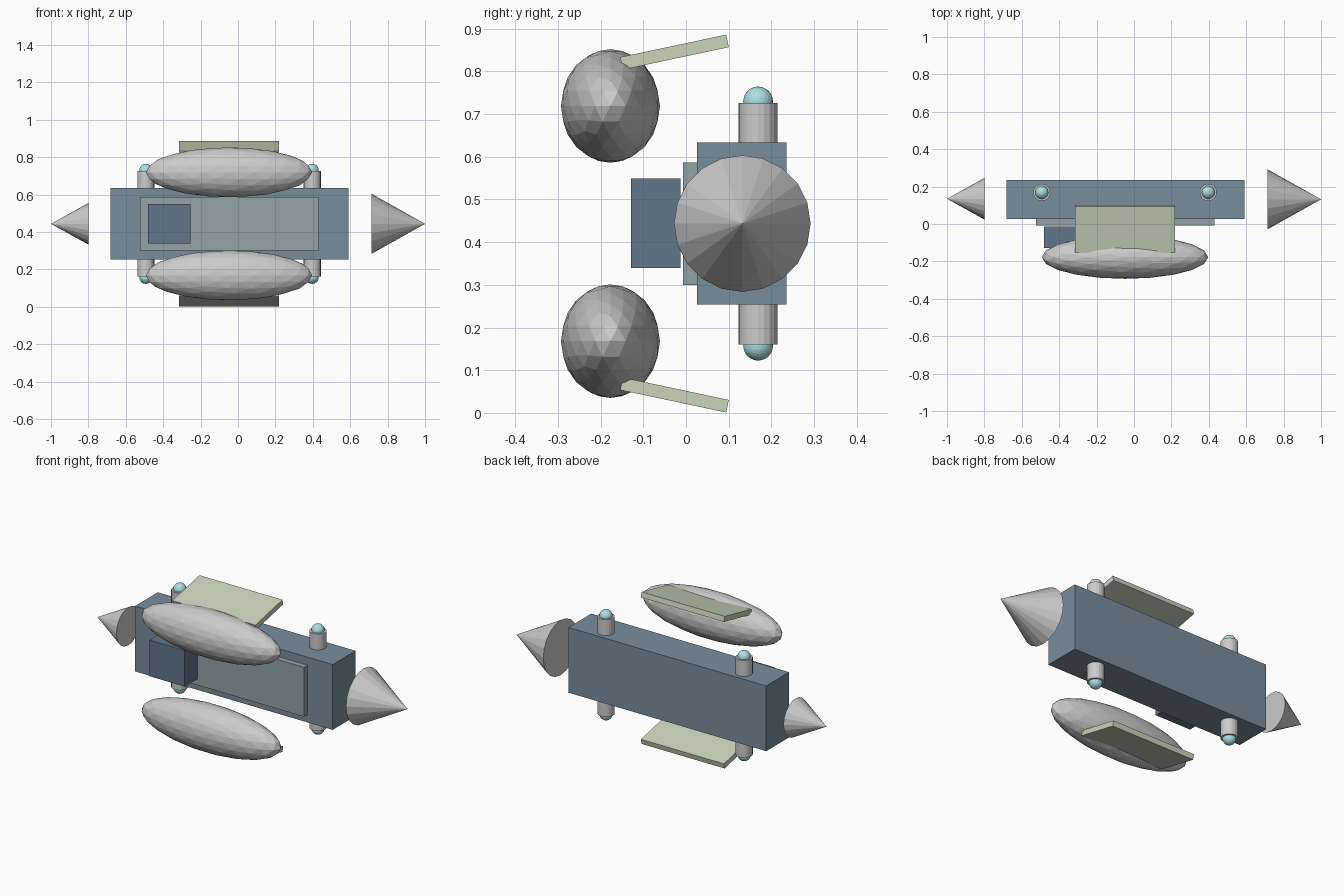
import bpy
from math import radians
from mathutils import Matrix

if "Cube" in bpy.data.objects:
    bpy.data.objects.remove(bpy.data.objects["Cube"])

MID = 0.4435  # height of the horizontal symmetry plane


def colour(name, rgb):
    m = bpy.data.materials.new(name)
    m.diffuse_color = (*rgb, 1)
    m.use_nodes = True
    m.node_tree.nodes["Principled BSDF"].inputs["Base Color"].default_value = m.diffuse_color
    return m


BLUE = colour("hull_blue", (0.19, 0.27, 0.34))
PANEL = colour("panel_grey_green", (0.29, 0.37, 0.39))
NAVY = colour("dark_blue", (0.12, 0.18, 0.26))
GREEN = colour("pale_green", (0.58, 0.66, 0.49))
CYAN = colour("pale_cyan", (0.42, 0.74, 0.78))


def finish(name, mat=None):
    o = bpy.context.object
    o.name = name
    if mat:
        o.data.materials.append(mat)
    return o


def box(name, lo, hi, mat):
    bpy.ops.mesh.primitive_cube_add(size=1)
    o = finish(name, mat)
    centre = [(a + b) / 2 for a, b in zip(lo, hi)]
    size = [b - a for a, b in zip(lo, hi)]
    o.data.transform(Matrix.Translation(centre) @ Matrix.Diagonal((*size, 1)))
    return o


# Main hull, front panel and the block floating before it
box("hull", (-0.682, 0.026, 0.254), (0.592, 0.236, 0.634), BLUE)
box("front_panel", (-0.524, -0.007, 0.300), (0.430, 0.03, 0.587), PANEL)
box("front_block", (-0.481, -0.129, 0.339), (-0.253, -0.013, 0.549), NAVY)

# End cones pointing outward, separate from the hull
for name, base, tip, r, y, turn in (("right_cone", 0.715, 1.0, 0.16, 0.132, 90),
                                    ("left_cone", -0.80, -1.0, 0.111, 0.135, -90)):
    bpy.ops.mesh.primitive_cone_add(vertices=20, radius1=r, radius2=0, depth=abs(tip - base),
                                    location=((base + tip) / 2, y, MID),
                                    rotation=(0, radians(turn), 0))
    finish(name)

# Parts repeated above and below the middle plane
for side, s in (("upper", 1), ("lower", -1)):
    # Long pod
    bpy.ops.mesh.primitive_ico_sphere_add(subdivisions=3, radius=1,
                                          location=(-0.048, -0.177, MID + s * 0.2755))
    finish(side + "_pod").scale = (0.445, 0.116, 0.133)

    # Slanted fin plate
    bpy.ops.mesh.primitive_cube_add(size=1, location=(-0.047, -0.027, MID + s * 0.4015),
                                    rotation=(radians(s * 12), 0, 0))
    finish(side + "_fin", GREEN).scale = (0.535, 0.254, 0.030)

    # Posts with round lamps
    for end, x in (("left", -0.493), ("right", 0.397)):
        bpy.ops.mesh.primitive_cylinder_add(vertices=20, radius=0.0455, depth=0.142,
                                            location=(x, 0.169, MID + s * 0.212))
        finish(f"{side}_{end}_post")
        bpy.ops.mesh.primitive_ico_sphere_add(subdivisions=3, radius=0.035,
                                              location=(x, 0.169, MID + s * 0.286))
        finish(f"{side}_{end}_lamp", CYAN)
